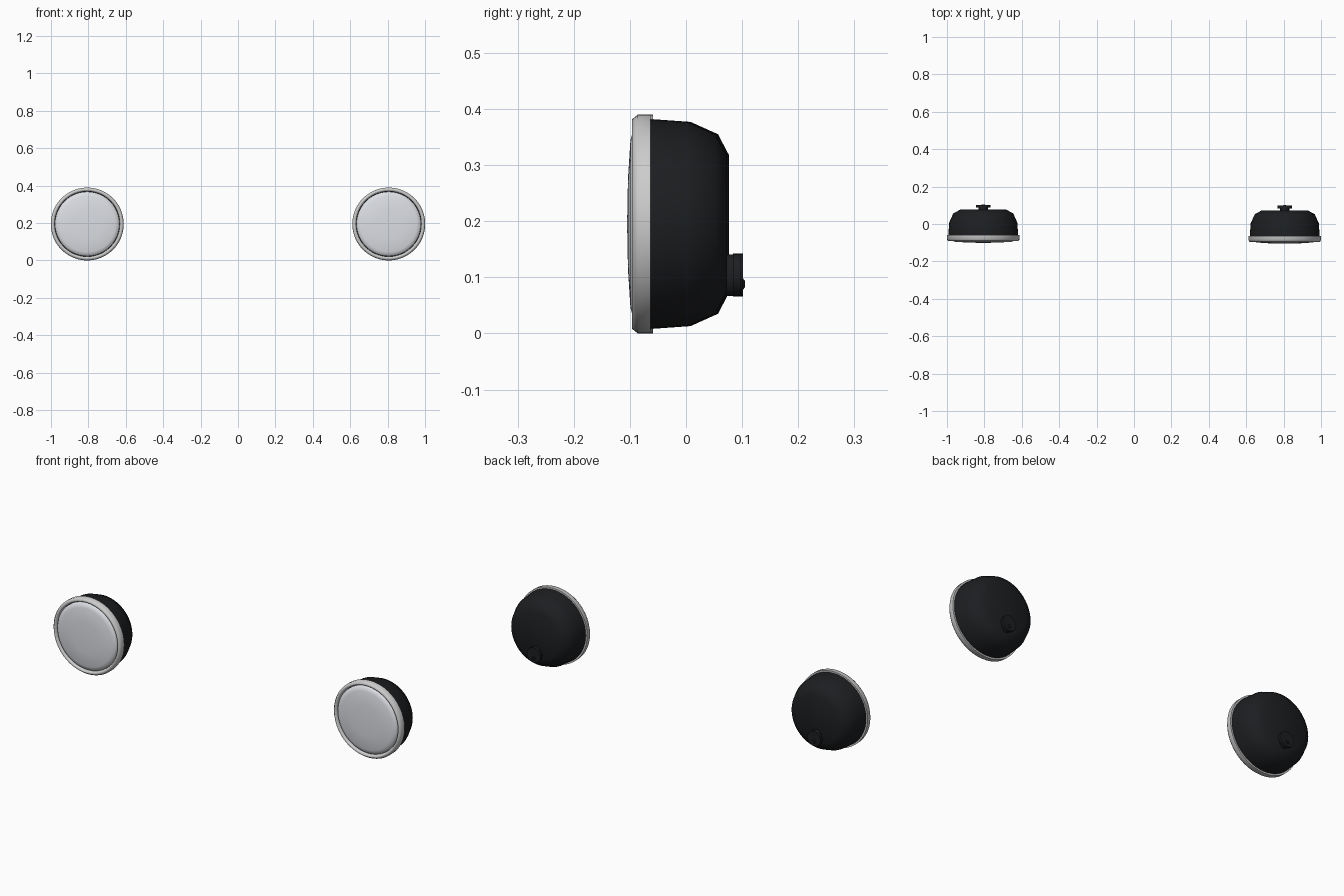
import bpy, math

if "Cube" in bpy.data.objects:
    bpy.data.objects.remove(bpy.data.objects["Cube"])

CX, CZ = 0.806, 0.195


def material(name, color):
    m = bpy.data.materials.new(name)
    m.diffuse_color = (*color, 1)
    m.use_nodes = True
    m.node_tree.nodes["Principled BSDF"].inputs["Base Color"].default_value = m.diffuse_color
    return m


black = material("black_housing", (0.012, 0.013, 0.015))
chrome = material("bright_trim", (0.8, 0.8, 0.8))
glass = material("pale_glass", (0.72, 0.74, 0.78))


def lathe(name, profile, mat, x, y=0, z=CZ, n=48, sx=1.0, angle=35):
    """Turn (radius, y) points about the y axis, from back to front."""
    verts, faces, rings = [], [], []
    for r, py in profile:
        start = len(verts)
        count = 1 if r == 0 else n
        for i in range(count):
            a = 2 * math.pi * i / n
            verts.append((r * sx * math.cos(a), py, r * math.sin(a)))
        rings.append([start + (i if count > 1 else 0) for i in range(n)])
    for a, b in zip(rings, rings[1:]):
        for i in range(n):
            j = (i + 1) % n
            faces.append(list(dict.fromkeys((a[i], b[i], b[j], a[j]))))
    me = bpy.data.meshes.new(name)
    me.from_pydata(verts, [], faces)
    me.validate()
    me.materials.append(mat)
    ob = bpy.data.objects.new(name, me)
    bpy.context.collection.objects.link(ob)
    ob.location = (x, y, z)
    bpy.ops.object.select_all(action='DESELECT')
    ob.select_set(True)
    bpy.context.view_layer.objects.active = ob
    bpy.ops.object.mode_set(mode='EDIT')
    bpy.ops.mesh.select_all(action='SELECT')
    bpy.ops.mesh.normals_make_consistent(inside=False)
    bpy.ops.object.mode_set(mode='OBJECT')
    bpy.ops.object.shade_smooth_by_angle(angle=math.radians(angle))
    return ob


# the left lamp sits a touch further back than the right one
for side, x, y in (("left", -CX, 0.004), ("right", CX, 0.0)):
    # bowl-shaped housing with flat back
    lathe(side + "_housing", [(0, 0.073), (0.122, 0.073), (0.16, 0.053), (0.182, 0.004),
                              (0.187, -0.066), (0, -0.066)], black, x, y, angle=50)
    # trim ring
    lathe(side + "_trim_ring", [(0.174, -0.063), (0.195, -0.063), (0.195, -0.086), (0.187, -0.096),
                                (0.179, -0.095), (0.174, -0.084), (0.174, -0.063)],
          chrome, x, y, angle=60)
    # shallow domed lens
    lathe(side + "_lens", [(0, -0.07), (0.173, -0.07), (0.173, -0.086), (0.166, -0.094), (0.15, -0.099),
                           (0.08, -0.1035), (0, -0.105)], glass, x, y, angle=50)
    # rear connector: oval neck, round flange and small tip
    cz = 0.104
    lathe(side + "_connector_neck", [(0, 0.086), (0.037, 0.086), (0.037, 0.068), (0, 0.068)],
          black, x, y, cz, 24, 0.7)
    lathe(side + "_connector_flange", [(0, 0.098), (0.0385, 0.098), (0.0385, 0.084), (0, 0.084)],
          black, x, y, cz, 24)
    lathe(side + "_connector_tip", [(0, 0.101), (0.006, 0.101), (0.012, 0.096), (0, 0.096)],
          black, x, y, cz - 0.016, 16)
